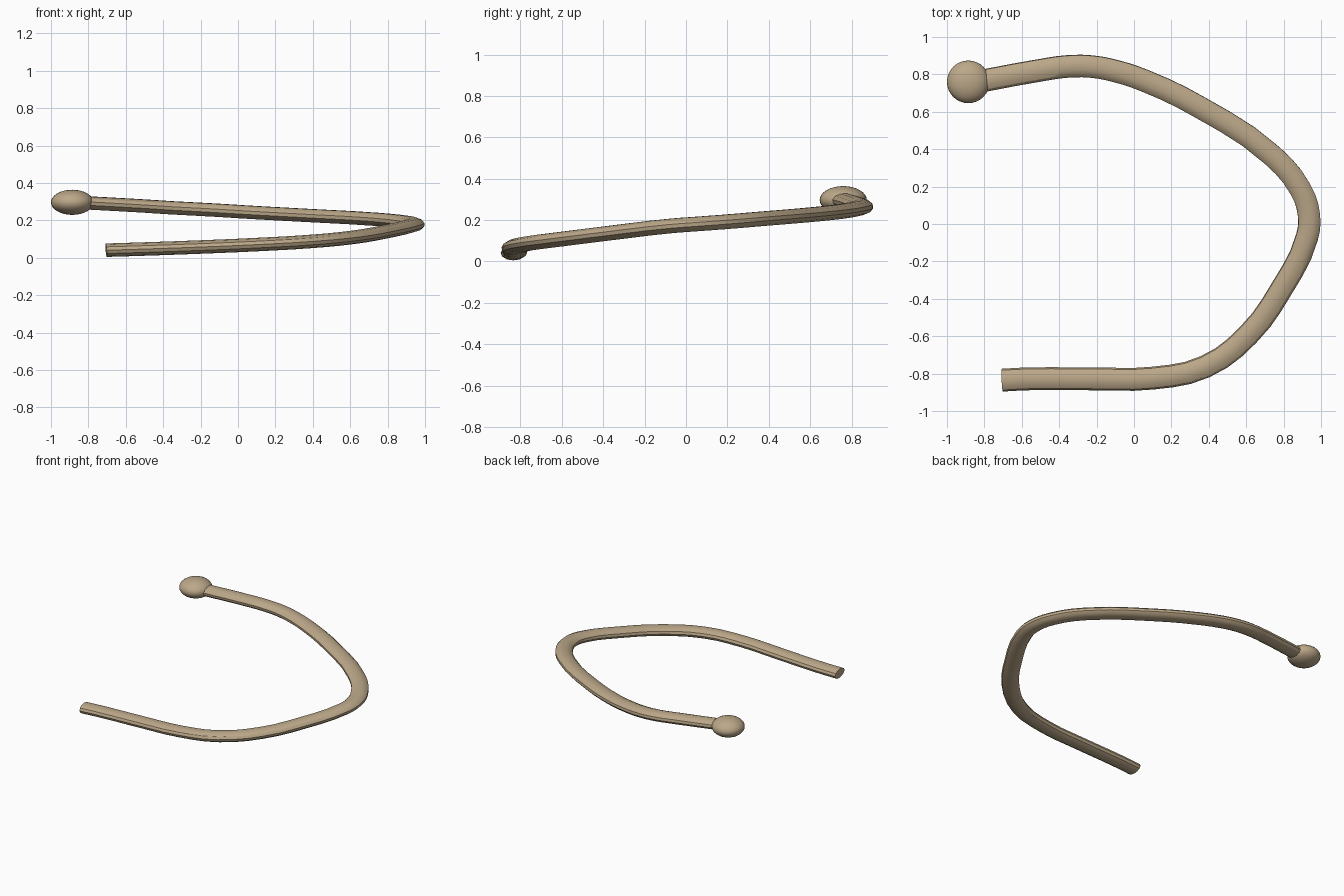
import bpy

if "Cube" in bpy.data.objects:
    bpy.data.objects.remove(bpy.data.objects["Cube"])

FLATTEN = 0.59   # whole model is squashed in height
TUBE_R = 0.061


def finish(obj, name):
    bpy.ops.object.select_all(action='DESELECT')
    obj.select_set(True)
    bpy.context.view_layer.objects.active = obj
    if obj.type == 'CURVE':
        bpy.ops.object.convert(target='MESH')
        obj = bpy.context.object
    bpy.ops.object.transform_apply(location=False, rotation=False, scale=True)
    bpy.ops.object.shade_smooth_by_angle()
    obj.name = name


# Rising open hook: centreline from the free end to the ball
path = [
    (-0.705, -0.835, 0.041), (-0.57, -0.828, 0.045), (-0.20, -0.828, 0.058),
    (0.10, -0.824, 0.071), (0.38, -0.763, 0.087), (0.61, -0.593, 0.109),
    (0.79, -0.345, 0.140), (0.925, -0.07, 0.172), (0.935, 0.05, 0.181),
    (0.89, 0.185, 0.191), (0.74, 0.365, 0.206), (0.35, 0.625, 0.228),
    (0.06, 0.765, 0.244), (-0.10, 0.818, 0.254), (-0.23, 0.842, 0.261),
    (-0.36, 0.842, 0.268), (-0.50, 0.822, 0.277), (-0.88, 0.752, 0.298),
]
curve = bpy.data.curves.new("hook_tube", 'CURVE')
curve.dimensions = '3D'
curve.bevel_depth = TUBE_R
curve.bevel_resolution = 4
curve.resolution_u = 3
curve.use_fill_caps = True
spline = curve.splines.new('BEZIER')
spline.bezier_points.add(len(path) - 1)
for bp, (x, y, z) in zip(spline.bezier_points, path):
    bp.co = (x, y, z / FLATTEN)
    bp.handle_left_type = bp.handle_right_type = 'AUTO'
tube = bpy.data.objects.new("hook_tube", curve)
bpy.context.collection.objects.link(tube)
tube.scale.z = FLATTEN
finish(tube, "hook_tube")

# Flattened ball on the raised end
bpy.ops.mesh.primitive_uv_sphere_add(segments=32, ring_count=16, radius=0.114,
                                     location=(-0.886, 0.76, 0.297))
ball = bpy.context.object
ball.scale.z = FLATTEN
finish(ball, "end_ball")

# Tan finish on both parts
mat = bpy.data.materials.new("tan")
mat.diffuse_color = (0.50, 0.39, 0.25, 1)
mat.use_nodes = True
mat.node_tree.nodes["Principled BSDF"].inputs["Base Color"].default_value = mat.diffuse_color
for name in ("hook_tube", "end_ball"):
    bpy.data.objects[name].data.materials.append(mat)
